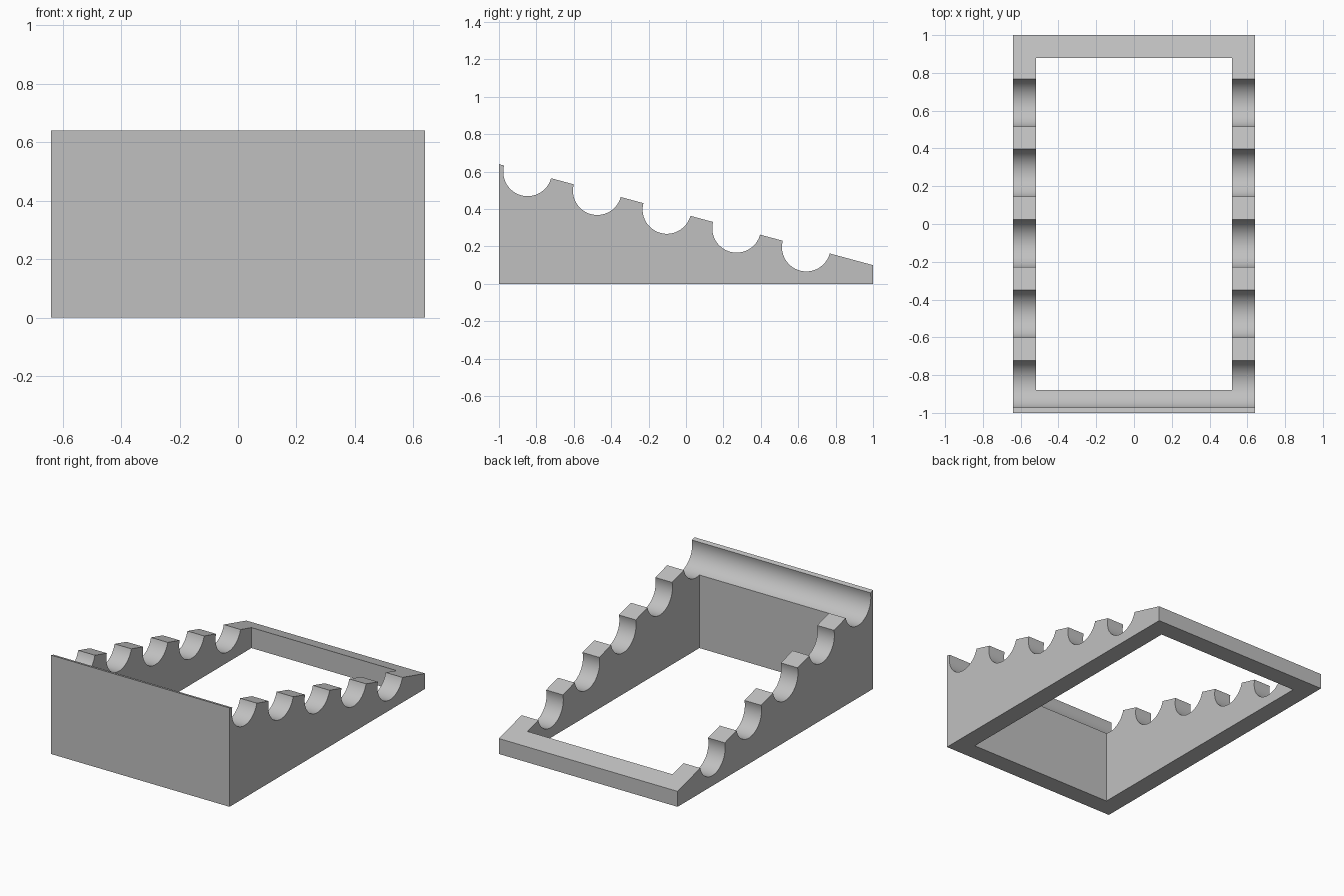
import bpy, bmesh
from math import atan, cos, sin, pi, radians

# Remove the default cube
cube = bpy.data.objects.get("Cube")
if cube:
    bpy.data.objects.remove(cube, do_unlink=True)

HALF_W, WALL = 0.64, 0.12
FRONT_H, BACK_H = 0.64, 0.10
RADIUS, FIRST, PITCH, NOTCHES, STEPS = 0.13, -0.847, 0.3725, 5, 32
SLOPE = (BACK_H - FRONT_H) / 2


def top_z(y):
    return FRONT_H + SLOPE * (y + 1)


def make_object(name, bm):
    bmesh.ops.recalc_face_normals(bm, faces=bm.faces)
    mesh = bpy.data.meshes.new(name)
    bm.to_mesh(mesh)
    bm.free()
    obj = bpy.data.objects.new(name, mesh)
    bpy.context.collection.objects.link(obj)
    return obj


# Plain grey material
grey = bpy.data.materials.new("light grey")
grey.use_nodes = True
colour = (0.53, 0.53, 0.53, 1)
grey.diffuse_color = colour
grey.node_tree.nodes["Principled BSDF"].inputs["Base Color"].default_value = colour

# Sloping side profile with half-round notches centred on the slope
tilt = atan(SLOPE)
profile = [(-1, 0), (-1, FRONT_H)]
for i in range(NOTCHES):
    cy = FIRST + PITCH * i
    for s in range(STEPS + 1):
        a = pi + tilt + pi * s / STEPS
        profile.append((cy + RADIUS * cos(a), top_z(cy) + RADIUS * sin(a)))
profile += [(1, BACK_H), (1, 0)]

# Solid wedge: the profile swept across the full width
bm = bmesh.new()
side = bm.faces.new([bm.verts.new((-HALF_W, y, z)) for y, z in profile])
swept = bmesh.ops.extrude_face_region(bm, geom=[side])
bmesh.ops.translate(bm, vec=(2 * HALF_W, 0, 0),
                    verts=[v for v in swept["geom"] if isinstance(v, bmesh.types.BMVert)])
rack = make_object("notched_rack_frame", bm)
rack.data.materials.append(grey)

# Rectangular opening through the middle
bm = bmesh.new()
bmesh.ops.create_cube(bm, size=2)
bmesh.ops.scale(bm, vec=(HALF_W - WALL, 1 - WALL, 1), verts=bm.verts)
cutter = make_object("opening_cutter", bm)
cutter.data.materials.append(grey)
cutter.hide_render = True

bpy.ops.object.select_all(action='DESELECT')
bpy.context.view_layer.objects.active = rack
rack.select_set(True)
cut = rack.modifiers.new("opening", 'BOOLEAN')
cut.operation = 'DIFFERENCE'
cut.solver = 'EXACT'
cut.object = cutter
bpy.ops.object.modifier_apply(modifier=cut.name)
bpy.data.objects.remove(cutter, do_unlink=True)

# Smooth notches with crisp edges
bpy.ops.object.shade_smooth_by_angle(angle=radians(30))
